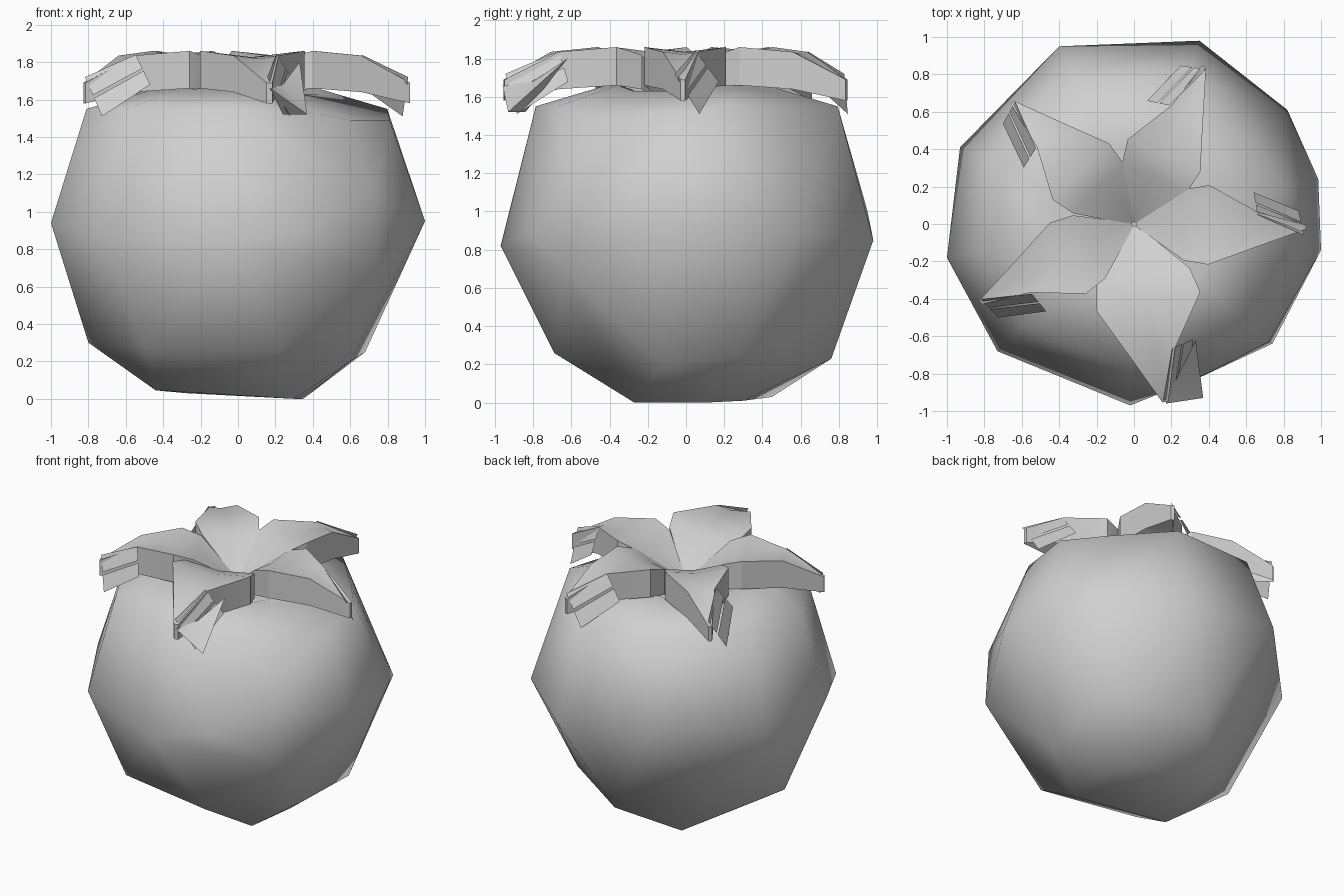
import bpy, bmesh, math
from mathutils import Matrix, Vector

if "Cube" in bpy.data.objects:
    bpy.data.objects.remove(bpy.data.objects["Cube"])

grey = bpy.data.materials.new("plain_grey")
grey.diffuse_color = (0.63, 0.63, 0.63, 1)
grey.use_nodes = True
grey.node_tree.nodes["Principled BSDF"].inputs["Base Color"].default_value = grey.diffuse_color


def make_object(name, bm, smooth_angle):
    bmesh.ops.recalc_face_normals(bm, faces=bm.faces[:])
    mesh = bpy.data.meshes.new(name)
    bm.to_mesh(mesh)
    bm.free()
    mesh.materials.append(grey)
    ob = bpy.data.objects.new(name, mesh)
    bpy.context.collection.objects.link(ob)
    bpy.ops.object.select_all(action='DESELECT')
    ob.select_set(True)
    bpy.context.view_layer.objects.active = ob
    bpy.ops.object.shade_smooth_by_angle(angle=math.radians(smooth_angle))
    return ob


# Fruit body: hull of an irregular girth, two upper rings and a few base corners
girth = [(-.4, .95, 1.0), (.35, .98, .85), (.82, .61, .9), (.985, .24, .92), (1, -.14, .95),
         (.74, -.64, .7), (.33, -.83, .9), (-.02, -.97, .82), (-.73, -.68, .86),
         (-1, -.18, .94), (-.93, .41, .9)]
base = [(-.8, .01, .3), (.04, .76, .23), (.5, .53, .32), (.68, .3, .25), (.6, -.12, .2),
        (.22, -.69, .26), (-.5, -.57, .27),
        (.3, -.27, 0), (.35, .1, 0), (.2, .3, .01), (-.28, .45, .03), (-.44, -.2, .045)]
points = girth + base + [(.72, -.63, 1.1)]
for x, y, _ in girth:
    front_right = x > .5 and y < 0
    s = .73 if (x > .5 and y > .5) else .81
    points.append((x * s, y * s, 1.49 if front_right else 1.55))
    points.append((x * .43, y * .43, 1.63 if front_right else 1.66))
bm = bmesh.new()
for p in points:
    bm.verts.new(p)
bmesh.ops.convex_hull(bm, input=bm.verts[:])
bmesh.ops.delete(bm, geom=[v for v in bm.verts if not v.link_faces], context='VERTS')
# dip in the crown under the leaves
crown = [f for f in bm.faces if all(v.co.z > 1.6 for v in f.verts)]
top = bmesh.ops.dissolve_faces(bm, faces=crown)["region"]
for v in bmesh.ops.poke(bm, faces=top)["verts"]:
    v.co = (0, 0, 1.5)
make_object("fruit_body", bm, 80)


# Calyx leaves: arched blades with folded-down rims, open below
stations = [  # distance, right width, left width, top z, rim z
    (.01, .012, .012, 1.61, 1.52), (.27, .19, .19, 1.82, 1.64), (.40, .21, .215, 1.86, 1.66),
    (.66, .11, .075, 1.835, 1.64), (.92, .012, .012, 1.69, 1.58)]


def leaf(name, angle, size, wide):
    bm = bmesh.new()
    rows = []
    for d, wr, wl, top, rim in stations:
        wr, wl = wr * wide, wl * wide
        rows.append([bm.verts.new((d * size, y, z)) for y, z in (
            (-wr, rim), (-wr, top), (0, top - .12 * wr), (wl, top), (wl, rim))])
    for a, b in zip(rows, rows[1:]):
        for i in range(4):
            bm.faces.new((a[i], a[i + 1], b[i + 1], b[i]))
    bm.faces.new(rows[-1])
    bmesh.ops.rotate(bm, verts=bm.verts[:], matrix=Matrix.Rotation(angle, 3, 'Z'))
    make_object(name, bm, 25)


# Thin slit flap hanging beside each leaf tip
corners = [Vector(c) for c in ((.66, .05, 1.84), (.91, -.06, 1.72),
                               (.88, .07, 1.51), (.64, .17, 1.68))]


def flap(name, angle, size):
    bm = bmesh.new()
    p, q, r, s = corners
    for t0, t1 in ((0, .46), (.54, 1)):
        quad = [p.lerp(s, t0), q.lerp(r, t0), q.lerp(r, t1), p.lerp(s, t1)]
        bm.faces.new([bm.verts.new((v.x * size, v.y, v.z)) for v in quad])
    bmesh.ops.solidify(bm, geom=bm.faces[:], thickness=.006)
    bmesh.ops.rotate(bm, verts=bm.verts[:], matrix=Matrix.Rotation(angle, 3, 'Z'))
    make_object(name, bm, 25)


# angle, length, width of each leaf; the front one is the largest
for k, (deg, size, wide) in enumerate([(-1, 1, 1), (66, 1, 1), (135, 1, 1),
                                       (207, 1, 1), (280, 1.05, 1.33)]):
    leaf(f"leaf_{k + 1}", math.radians(deg), size, wide)
    flap(f"leaf_flap_{k + 1}", math.radians(deg + (3 if k else 1)), size)

# Crumpled fold at the tip of the front leaf
bm = bmesh.new()
vs = [bm.verts.new(c) for c in ((.17, -.96, 1.66), (.37, -.93, 1.52), (.33, -.62, 1.8),
                                (.24, -.8, 1.68), (.24, -.84, 1.52))]
for f in ((0, 1, 3), (1, 2, 3), (0, 4, 1), (1, 4, 2), (0, 3, 4), (3, 2, 4)):
    bm.faces.new([vs[i] for i in f])
make_object("front_leaf_fold", bm, 25)
